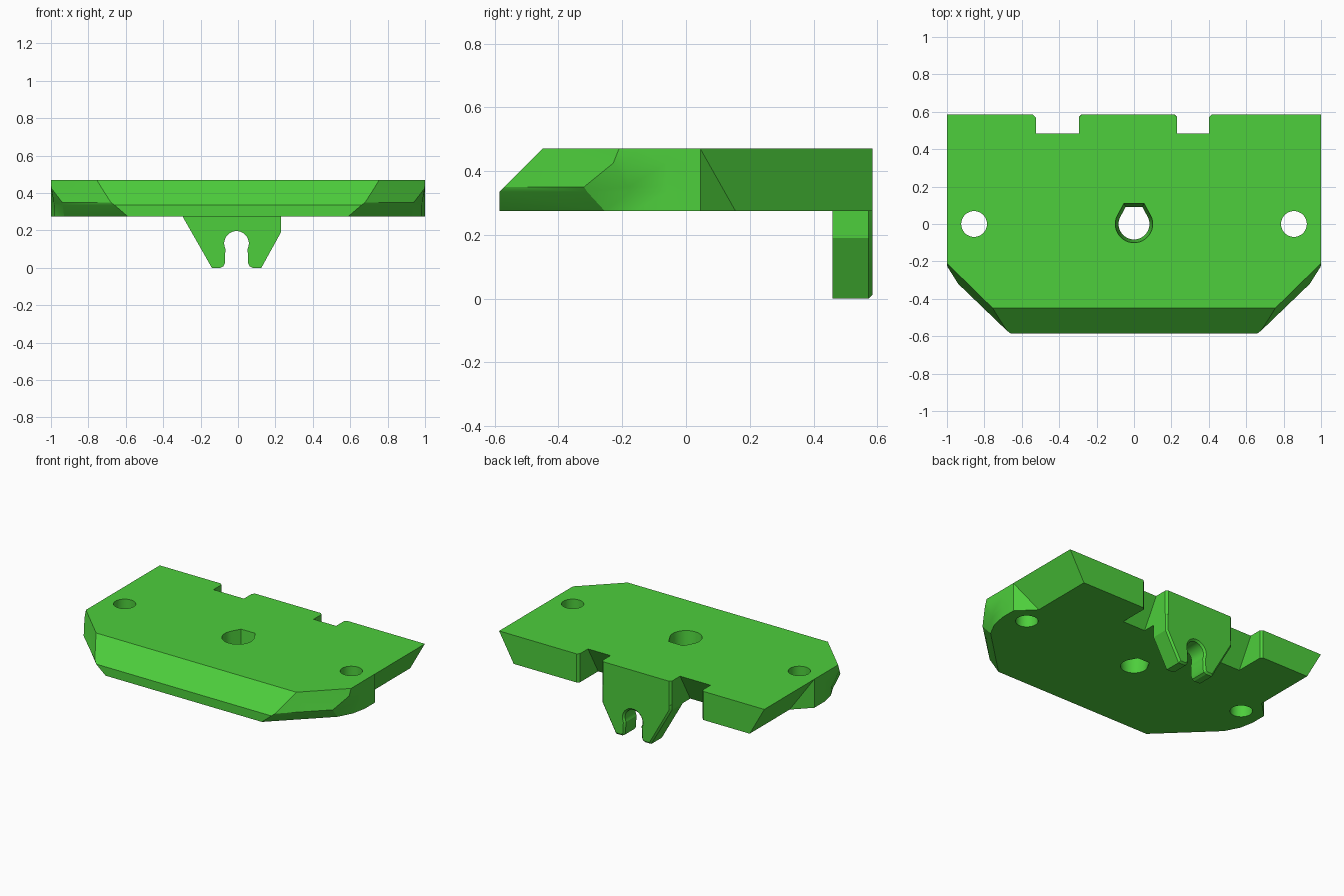
import bpy, bmesh, math

if "Cube" in bpy.data.objects:
    bpy.data.objects.remove(bpy.data.objects["Cube"])

green = bpy.data.materials.new("bright_green")
green.diffuse_color = (0.075, 0.62, 0.045, 1)
green.use_nodes = True
green.node_tree.nodes["Principled BSDF"].inputs["Base Color"].default_value = green.diffuse_color


def loft(name, rings):
    """Join rings of equal point count into a closed solid."""
    bm = bmesh.new()
    vs = [[bm.verts.new(p) for p in r] for r in rings]
    n = len(vs[0])
    for a, b in zip(vs, vs[1:]):
        for i in range(n):
            j = (i + 1) % n
            bm.faces.new((a[i], a[j], b[j], b[i]))
    bm.faces.new(vs[0][::-1])
    bm.faces.new(vs[-1])
    bmesh.ops.remove_doubles(bm, verts=bm.verts, dist=1e-5)
    bmesh.ops.triangulate(bm, faces=[f for f in bm.faces if len(f.verts) == 4])
    bmesh.ops.recalc_face_normals(bm, faces=bm.faces)
    me = bpy.data.meshes.new(name)
    bm.to_mesh(me)
    bm.free()
    ob = bpy.data.objects.new(name, me)
    bpy.context.collection.objects.link(ob)
    me.materials.append(green)
    return ob


def finish(ob):
    bpy.ops.object.select_all(action='DESELECT')
    bpy.context.view_layer.objects.active = ob
    ob.select_set(True)
    bpy.ops.object.shade_smooth_by_angle(angle=math.radians(25))


def cut(ob, cutter):
    m = ob.modifiers.new("cut", 'BOOLEAN')
    m.operation, m.solver, m.object = 'DIFFERENCE', 'EXACT', cutter
    bpy.context.view_layer.objects.active = ob
    bpy.ops.object.modifier_apply(modifier=m.name)
    bpy.data.objects.remove(cutter)


# Plate: front corner points of each level, then the undercut rear wings
Z0, Z1, BACK = 0.275, 0.47, 0.585
levels = [
    (0.275, [(0.59, -0.585), (0.93, -0.255), (0.98, -0.16)]),
    (0.335, [(0.66, -0.585), (0.937, -0.31), (0.98, -0.175)]),
    (0.350, [(0.68, -0.57), (0.94, -0.32), (0.985, -0.18)]),
    (0.425, [(0.728, -0.495), (0.998, -0.228), (1.0, -0.19)]),
    (0.470, [(0.755, -0.45), (1.0, -0.21), (1.0, -0.15)]),
]
rings = []
for z, corner in levels:
    d = 0.11 * (Z1 - z) / (Z1 - Z0)
    half = corner + [(1, -0.06), (1, 0.045), (1 - d, 0.045 + d), (1 - d, BACK)]
    full = half + [(-x, y) for x, y in reversed(half)]
    rings.append([(x, y, z) for x, y in full])
plate = loft("mounting_plate", rings)

# Rear notches with sloping inner wall and chamfered mouths
for x0, x1 in ((-0.525, -0.295), (0.23, 0.4)):
    rings = []
    for z in (0.2, 0.55):
        y = 0.485 - 0.564 * (Z1 - z)
        c = 0.015
        rings.append([(x0, y, z), (x1, y, z), (x1, BACK - c, z), (x1 + c, BACK, z),
                      (x1 + c, 0.7, z), (x0 - c, 0.7, z), (x0 - c, BACK, z), (x0, BACK - c, z)])
    cut(plate, loft("notch_cutter", rings))

# Round screw holes
for s in (-1, 1):
    cut(plate, loft("screw_cutter", [
        [(s * 0.855 + 0.069 * math.cos(i * math.tau / 48), 0.069 * math.sin(i * math.tau / 48), z)
         for i in range(48)] for z in (0.2, 0.55)]))

# Central tapered hole with a flat rear side
rings = []
for z, r in ((0.2, 0.076), (0.55, 0.107)):
    arc = [math.radians(150 + 240 * i / 36) for i in range(37)]
    pts = [(r * math.cos(a), r * math.sin(a), z) for a in arc]
    rings.append(pts + [(r * 0.54, r * 1.1, z), (-r * 0.54, r * 1.1, z)])
cut(plate, loft("centre_cutter", rings))
finish(plate)

# Hanging clip tab with keyhole slot
cx, cz, r = -0.008, 0.13, 0.066
arc = [math.radians(-28 + 236 * i / 28) for i in range(29)]
leg = [(0.086, 0.0), (0.07, 0.008), (0.062, 0.025), (0.061, 0.075)]
slot = [(cx + x, z) for x, z in leg]
slot += [(cx + r * math.cos(a), cz + r * math.sin(a)) for a in arc]
slot += [(cx - x, z) for x, z in reversed(leg)]
profile = [(-0.295, 0.31), (0.23, 0.31), (0.23, 0.19), (0.125, 0.0)] + slot + [(-0.14, 0.0), (-0.295, 0.272)]
tab = loft("clip_tab", [[(x, y, z) for x, z in profile] for y in (0.46, BACK)])
bm = bmesh.new()
bm.from_mesh(tab.data)
edges = [e for e in bm.edges if all(v.co.y > 0.58 for v in e.verts)]
bmesh.ops.bevel(bm, geom=edges, offset=0.012, segments=1, affect='EDGES')
bm.to_mesh(tab.data)
bm.free()
finish(tab)
